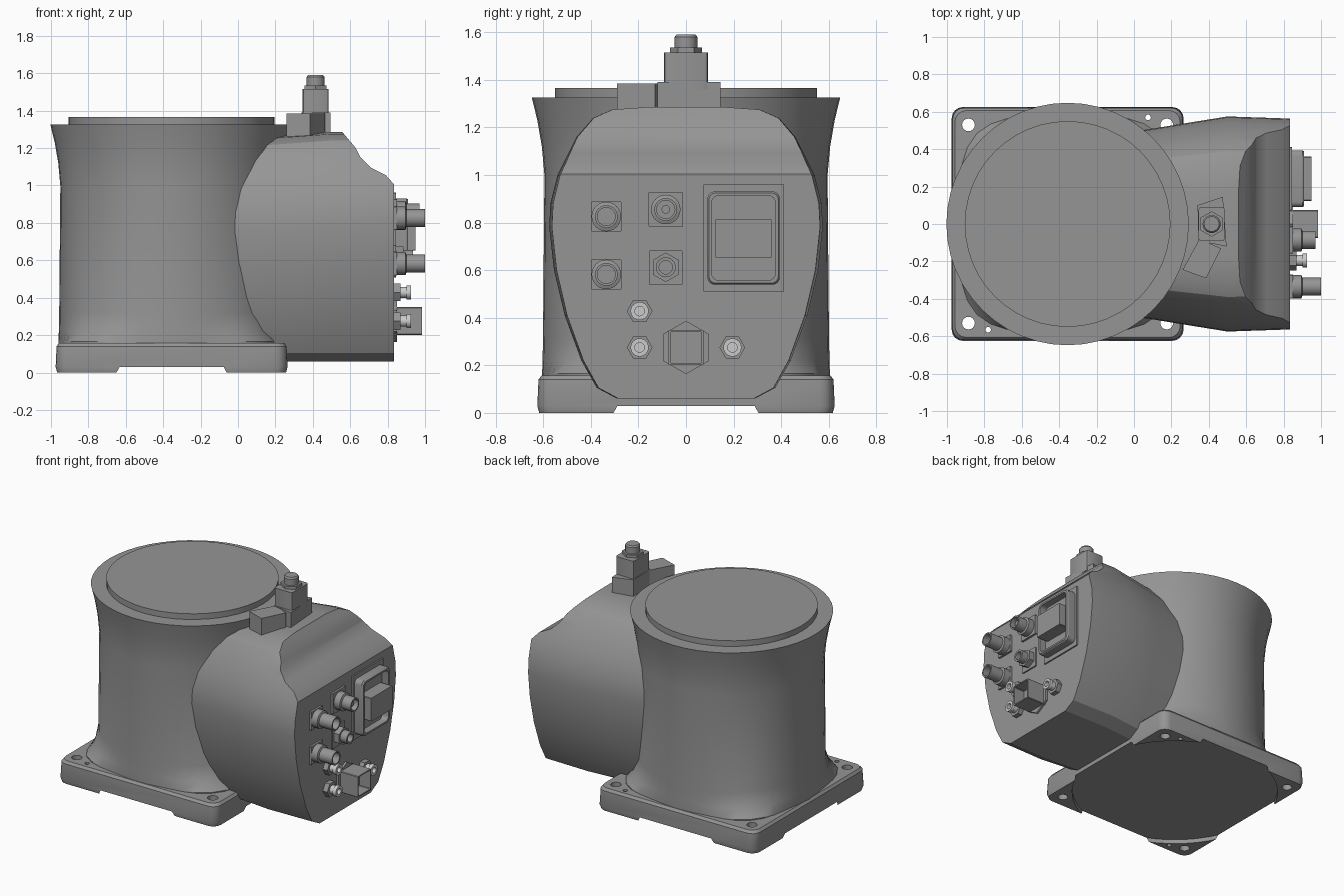
import bpy, bmesh
from math import cos, sin, pi, radians

if "Cube" in bpy.data.objects:
    bpy.data.objects.remove(bpy.data.objects["Cube"])

CX = -0.355      # column axis
BACK = 0.83      # connector panel plane


def material(name, v):
    m = bpy.data.materials.new(name)
    m.diffuse_color = (v, v, v, 1)
    m.use_nodes = True
    m.node_tree.nodes["Principled BSDF"].inputs["Base Color"].default_value = m.diffuse_color
    return m


DARK = material('dark_grey', 0.3)
STEEL = material('light_steel', 0.65)


def loft(name, rings, smooth=30, mat=DARK):
    """Skin a list of equal-length point rings and cap both ends."""
    bm = bmesh.new()
    vs = [[bm.verts.new(p) for p in r] for r in rings]
    n = len(vs[0])
    for a, b in zip(vs, vs[1:]):
        for i in range(n):
            j = (i + 1) % n
            bm.faces.new((a[i], a[j], b[j], b[i]))
    bm.faces.new(vs[0][::-1])
    bm.faces.new(vs[-1])
    bmesh.ops.recalc_face_normals(bm, faces=bm.faces)
    me = bpy.data.meshes.new(name)
    bm.to_mesh(me)
    bm.free()
    me.materials.append(mat)
    ob = bpy.data.objects.new(name, me)
    bpy.context.collection.objects.link(ob)
    if smooth:
        shade(ob, smooth)
    return ob


def activate(ob):
    bpy.ops.object.select_all(action='DESELECT')
    ob.select_set(True)
    bpy.context.view_layer.objects.active = ob


def shade(ob, angle=30):
    activate(ob)
    bpy.ops.object.shade_smooth_by_angle(angle=radians(angle))


def boolean(ob, cutter, op='DIFFERENCE'):
    activate(ob)
    m = ob.modifiers.new('cut', 'BOOLEAN')
    m.operation, m.object, m.solver = op, cutter, 'EXACT'
    bpy.ops.object.modifier_apply(modifier=m.name)
    bpy.data.objects.remove(cutter)


def circle(n, r, phase=0.0):
    return [(r * cos(2 * pi * i / n + phase), r * sin(2 * pi * i / n + phase)) for i in range(n)]


def rrect(a, b, r, k=4):
    """Rounded rectangle with half sizes a, b."""
    pts = []
    for q, (sx, sy) in enumerate(((1, 1), (-1, 1), (-1, -1), (1, -1))):
        for i in range(k + 1):
            t = (q + i / k) * pi / 2
            pts.append((sx * (a - r) + r * cos(t), sy * (b - r) + r * sin(t)))
    return pts


def up(pts, z, x=0.0, y=0.0):       # flat outline placed at height z
    return [(x + p, y + q, z) for p, q in pts]


def out(pts, x, y, z):              # flat outline placed on a panel at depth x
    return [(x, y + p, z + q) for p, q in pts]


def turned(name, y, z, steps, n=24, mat=DARK):
    """Turned part sticking out of the panel: steps are (radius, x)."""
    return loft(name, [out(circle(n, r), x, y, z) for r, x in steps], mat=mat)


# --- base plate with corner feet and bolt holes
plate = loft('base_plate', [up(rrect(a, a + 0.005, 0.06), z, CX) for a, z in
                            ((0.612, 0), (0.62, 0.03), (0.615, 0.14), (0.602, 0.158))], 0)
boolean(plate, loft('cut', [up(circle(48, 0.685), z, CX) for z in (-0.1, 0.03)], 0))
holes = [(sx * 0.53, sy * 0.53, 0.034) for sx in (-1, 1) for sy in (-1, 1)]
holes += [(-0.425, -0.565, 0.015), (0.43, 0.57, 0.015)]
for x, y, r in holes:
    boolean(plate, loft('cut', [up(circle(16, r), z, CX + x, y) for z in (-0.1, 0.3)], 0))
shade(plate)

# --- column, flaring to the top flange and into the plate corners
rings = []
for r, bulge, z in ((0.6, 0.08, 0.05), (0.605, 0.08, 0.165), (0.603, 0.03, 0.22), (0.601, 0, 0.32),
                    (0.595, 0, 1.0), (0.606, 0, 1.12), (0.625, 0, 1.23), (0.648, 0, 1.325),
                    (0.55, 0, 1.325), (0.55, 0, 1.365)):
    ring = []
    for i in range(48):
        t = 2 * pi * i / 48
        rr = r + bulge * sin(2 * t) ** 4
        ring.append((CX + rr * cos(t), rr * sin(t), z))
    rings.append(ring)
loft('column', rings)

# --- rear housing: lofted outline, trimmed by the side profile
half = [(0.29, 0.06), (0.375, 0.105), (0.44, 0.22), (0.51, 0.41), (0.555, 0.6), (0.575, 0.78),
        (0.57, 0.88), (0.54, 1.0), (0.46, 1.16), (0.39, 1.24), (0.31, 1.275), (0.17, 1.285)]
outline = half + [(-y, z) for y, z in reversed(half)]
housing = loft('rear_housing', [[(x, y * sy, 0.06 + (z - 0.06) * sz) for y, z in outline]
                                for x, sy, sz in ((-0.1, 0.83, 0.965), (0.25, 0.93, 0.985),
                                                  (0.5, 1, 1), (BACK + 0.01, 0.98, 1))], 0)
side = [(-0.2, 0), (BACK + 0.005, 0), (BACK + 0.005, 1.005), (0.79, 1.055), (0.71, 1.095),
        (0.655, 1.15), (0.63, 1.2), (0.56, 1.283), (0.5, 1.4), (-0.2, 1.4)]
boolean(housing, loft('cut', [[(x, y, z) for x, z in side] for y in (-0.8, 0.8)], 0), 'INTERSECT')
shade(housing, 25)

# --- top bracket and cable gland
pad = [(0.34, 0.10), (0.475, 0.145), (0.495, -0.12), (0.345, -0.09)]
arm = [(0.35, -0.08), (0.465, -0.13), (0.385, -0.29), (0.26, -0.245)]
loft('gland_pad', [up(pad, z) for z in (1.24, 1.39)])
loft('gland_arm', [up(arm, z) for z in (1.22, 1.385)])
loft('gland_body', [up(rrect(0.07, 0.092, 0.015, 2), z, 0.415) for z in (1.36, 1.515)])
loft('gland_collar', [up(circle(6, 0.068, pi / 2), z, 0.415) for z in (1.5, 1.535)])
loft('gland_tip', [up(circle(24, r), z, 0.415) for r, z in
                   ((0.048, 1.5), (0.048, 1.58), (0.04, 1.59))])

# --- round sockets on square flanges, open at the end
sockets = [('upper_socket', -0.335, 0.825, 0.064, 0.052, 1.0),
           ('lower_socket', -0.335, 0.582, 0.064, 0.052, 1.0),
           ('mid_socket', -0.085, 0.855, 0.073, 0.052, 0.97)]
for name, y, z, s, r, tip in sockets:
    loft(name + '_flange', [out(rrect(s, s, 0.004, 1), x, y, z) for x in (0.81, 0.85)])
    turned(name, y, z, ((r + 0.01, 0.83), (r + 0.01, 0.895), (r - 0.004, 0.9), (r - 0.004, tip),
                        (r - 0.014, tip), (r - 0.014, 0.9)))
turned('mid_socket_pin', -0.085, 0.855, ((0.018, 0.88), (0.018, 0.95)), 12)

# --- small plug on a square flange
loft('small_plug_flange', [out(rrect(0.07, 0.073, 0.004, 1), x, -0.085, 0.61) for x in (0.81, 0.845)])
loft('small_plug_nut', [out(circle(6, 0.062, pi / 2), x, -0.085, 0.612) for x in (0.83, 0.885)])
turned('small_plug', -0.085, 0.612, ((0.042, 0.87), (0.042, 0.935), (0.028, 0.935), (0.028, 0.89)))

# --- air fittings: hex nut and hollow steel stub
for i, (y, z) in enumerate(((-0.195, 0.428), (-0.195, 0.275), (0.195, 0.275))):
    loft(f'air_fitting_nut_{i}', [out(circle(6, 0.054), x, y, z) for x in (0.81, 0.87)])
    turned(f'air_fitting_{i}', y, z, ((0.03, 0.85), (0.03, 0.9), (0.038, 0.9), (0.038, 0.925),
                                      (0.02, 0.925), (0.02, 0.88)), mat=STEEL)

# --- square port on a hex plate
loft('port_plate', [out(circle(6, 0.112, pi / 2), x, 0, 0.275) for x in (0.81, 0.85)])
loft('port_box', [out(rrect(s, s, 0.004, 1), x, 0, 0.275) for s, x in
                  ((0.074, 0.83), (0.074, 0.985), (0.066, 0.985), (0.066, 0.9))])

# --- large power connector: backing plate, raised frame, insert
loft('power_plate', [out(rrect(0.17, 0.227, 0.004, 1), x, 0.242, 0.735) for x in (0.81, 0.845)])
loft('power_frame', [out(rrect(0.152 - d, 0.196 - d, 0.03), x, 0.242, 0.735) for d, x in
                     ((0, 0.83), (0, 0.9), (0.006, 0.91), (0.018, 0.91), (0.018, 0.86))])
loft('power_insert', [out(rrect(0.118, 0.082, 0.004, 1), x, 0.242, 0.733) for x in (0.85, 0.95)])
